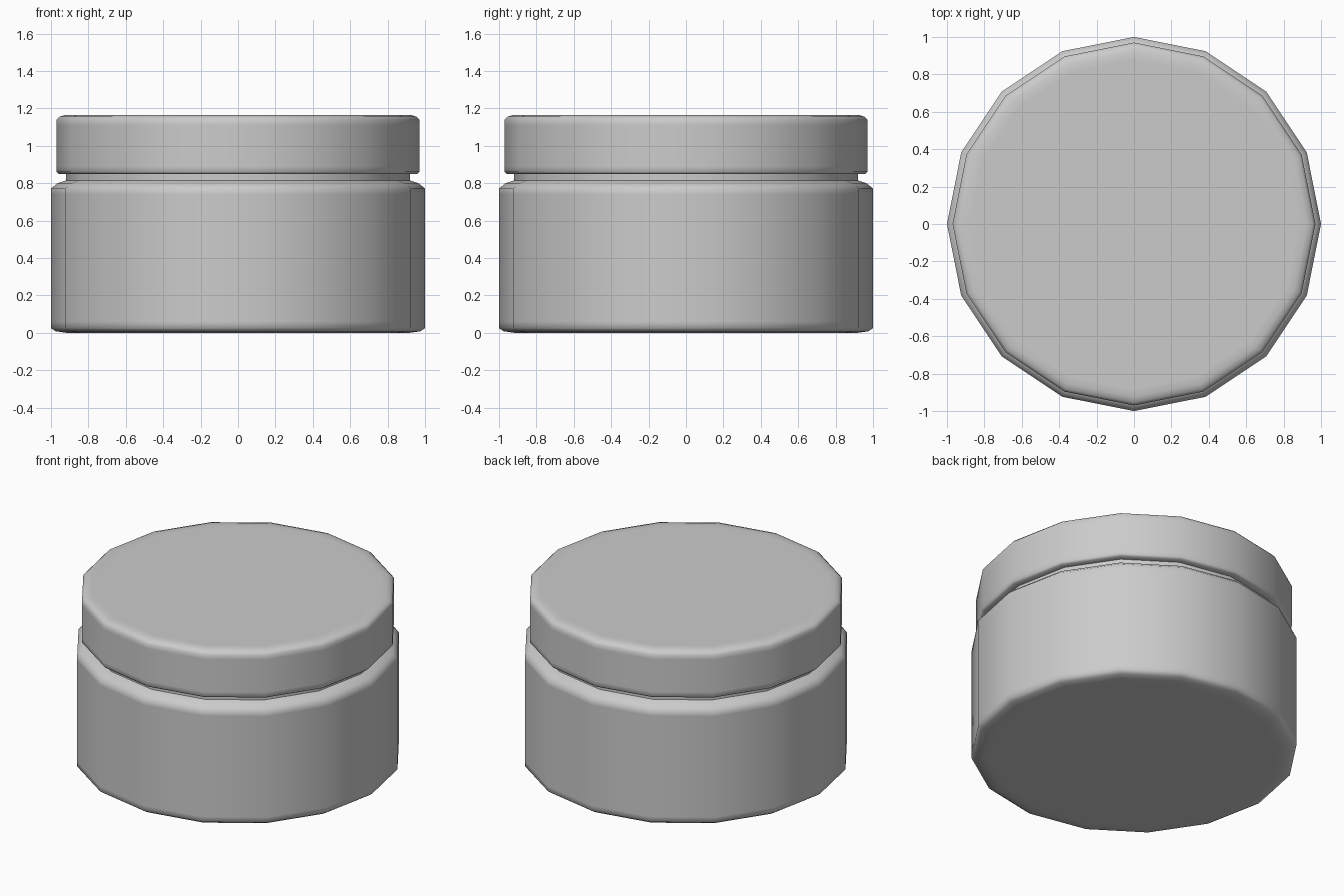
import bpy, bmesh, math

if "Cube" in bpy.data.objects:
    bpy.data.objects.remove(bpy.data.objects["Cube"])

SIDES = 16

def lathe(name, profile):
    """Revolve (radius, z) points into a closed 16-sided solid."""
    bm = bmesh.new()
    rings = []
    for r, z in profile:
        rings.append([bm.verts.new((r * math.cos(2 * math.pi * i / SIDES),
                                    r * math.sin(2 * math.pi * i / SIDES), z))
                      for i in range(SIDES)])
    for a, b in zip(rings, rings[1:]):
        for i in range(SIDES):
            j = (i + 1) % SIDES
            bm.faces.new((a[i], a[j], b[j], b[i]))
    bm.faces.new(rings[0][::-1])
    bm.faces.new(rings[-1])
    for f in bm.faces:
        f.smooth = True
    mesh = bpy.data.meshes.new(name)
    bm.to_mesh(mesh)
    bm.free()
    obj = bpy.data.objects.new(name, mesh)
    bpy.context.collection.objects.link(obj)
    bpy.context.view_layer.objects.active = obj
    obj.select_set(True)
    bpy.ops.object.shade_smooth_by_angle(angle=math.radians(60))
    obj.select_set(False)
    return obj

# Jar body: softened base, straight wall, rounded shoulder
lathe("jar_body", [(0.88, 0), (0.92, 0), (0.975, 0.008), (1, 0.025), (1, 0.06),
                   (1, 0.74), (1, 0.77), (0.97, 0.797), (0.92, 0.815),
                   (0.88, 0.83), (0.84, 0.835)])

# Neck below the lid
lathe("jar_neck", [(0.92, 0.79), (0.92, 0.86)])

# Lid with a softened top edge
lathe("lid", [(0.92, 0.85), (0.96, 0.85), (0.97, 0.86), (0.97, 0.89), (0.97, 1.11),
              (0.97, 1.14), (0.955, 1.155), (0.925, 1.165), (0.88, 1.165)])
